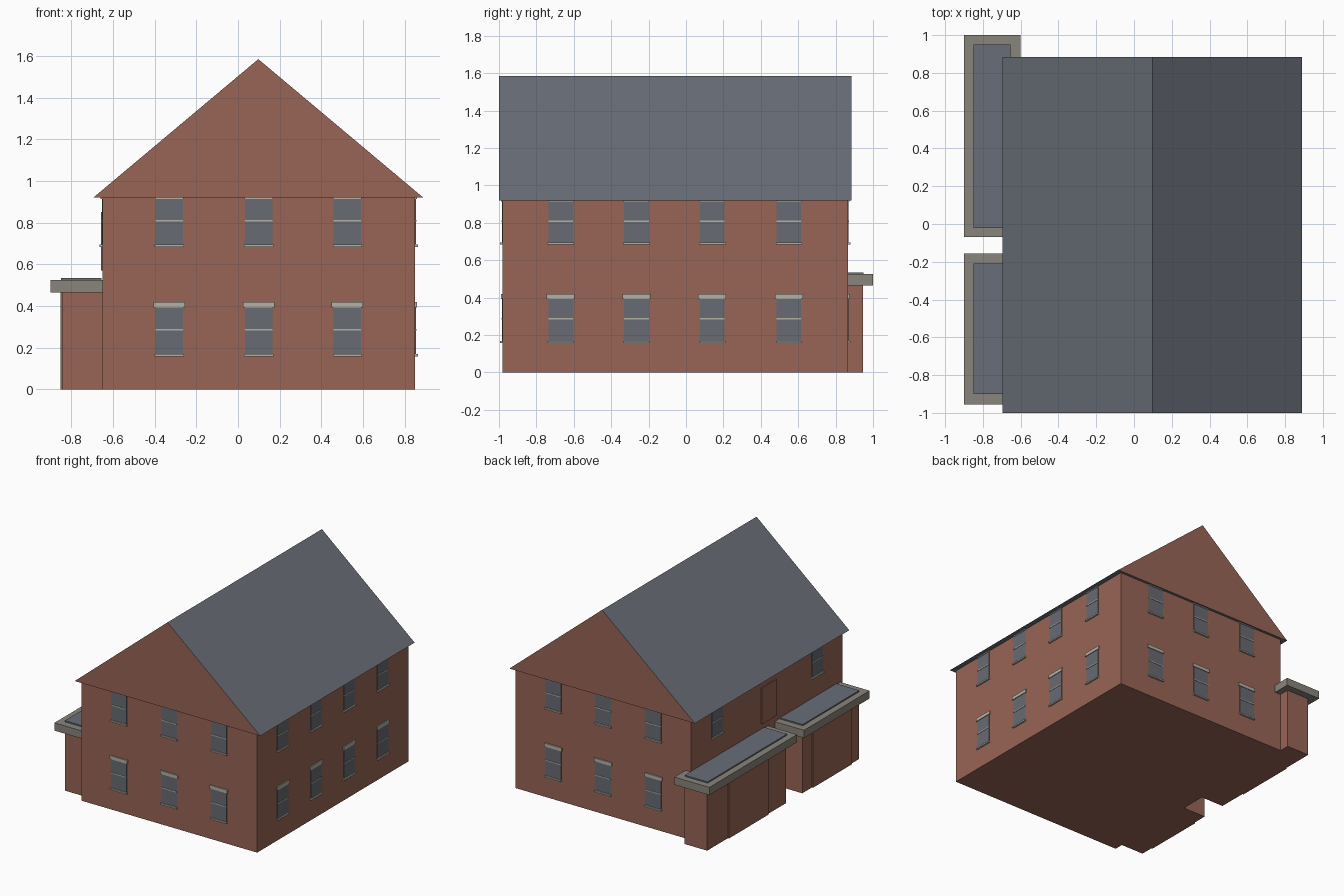
import bpy
import bmesh
from mathutils import Matrix, Vector

cube = bpy.data.objects.get("Cube")
if cube:
    bpy.data.objects.remove(cube, do_unlink=True)


def material(name, rgb):
    m = bpy.data.materials.new(name)
    m.use_nodes = True
    m.diffuse_color = (*rgb, 1)
    node = next(n for n in m.node_tree.nodes if n.type == "BSDF_PRINCIPLED")
    node.inputs["Base Color"].default_value = (*rgb, 1)
    node.inputs["Roughness"].default_value = 0.8
    return m


BRICK = material("red brick", (0.31, 0.13, 0.09))
SLATE = material("grey slate", (0.14, 0.155, 0.185))
GLASS = material("window glass", (0.135, 0.145, 0.17))
CONCRETE = material("concrete", (0.25, 0.23, 0.20))
TRIM = material("pale stone trim", (0.46, 0.44, 0.37))


def add_box(bm, x, y, z, mat=0):
    """Add a box spanning the given (low, high) ranges."""
    centre = Vector([(a + b) / 2 for a, b in (x, y, z)])
    size = [b - a for a, b in (x, y, z)]
    verts = bmesh.ops.create_cube(
        bm, size=1, matrix=Matrix.Translation(centre) @ Matrix.Diagonal((*size, 1)))["verts"]
    for f in {f for v in verts for f in v.link_faces}:
        f.material_index = mat


def finish(name, bm, mats):
    mesh = bpy.data.meshes.new(name)
    bm.to_mesh(mesh)
    bm.free()
    for m in mats:
        mesh.materials.append(m)
    ob = bpy.data.objects.new(name, mesh)
    bpy.context.collection.objects.link(ob)
    return ob


def box(name, x, y, z, mat):
    bm = bmesh.new()
    add_box(bm, x, y, z)
    return finish(name, bm, [mat])


# Main house body
LEFT, RIGHT, FRONT, BACK, EAVES = -0.65, 0.85, -0.98, 0.865, 0.92
box("house_walls", (LEFT, RIGHT), (FRONT, BACK), (0, EAVES), BRICK)

# Gabled roof: brick gable ends, slate slopes and soffit
bm = bmesh.new()
outline = [(-0.695, EAVES), (0.89, EAVES), (0.0975, 1.585)]
gable = bm.faces.new([bm.verts.new((x, -1, z)) for x, z in outline])
ext = bmesh.ops.extrude_face_region(bm, geom=[gable])["geom"]
bmesh.ops.translate(bm, vec=(0, 1.885, 0),
                    verts=[g for g in ext if isinstance(g, bmesh.types.BMVert)])
bmesh.ops.recalc_face_normals(bm, faces=bm.faces)
for f in bm.faces:
    f.material_index = 1 if abs(f.normal.y) > 0.9 else 0
finish("gabled_roof", bm, [SLATE, BRICK])


# Flat-roofed side extensions, each with a shallow brick panel
def extension(name, wall_y, panel_y, slab_y, plate_y):
    box(name + "_walls", (-0.843, LEFT), wall_y, (0, 0.48), BRICK)
    box(name + "_panel", (-0.852, -0.83), panel_y, (0, 0.47), BRICK)
    box(name + "_roof_slab", (-0.90, -0.60), slab_y, (0.465, 0.525), CONCRETE)
    box(name + "_roof_cover", (-0.85, -0.655), plate_y, (0.52, 0.535), SLATE)


extension("back_extension", (-0.015, 0.945), (0.21, 0.69), (-0.07, 1.0), (-0.02, 0.95))
extension("front_extension", (-0.91, -0.215), (-0.81, -0.335), (-0.955, -0.155), (-0.90, -0.21))

# Bricked-up doorway above the extensions
box("blocked_doorway", (LEFT - 0.008, LEFT + 0.02), (-0.17, 0.01), (0.57, 0.85), BRICK)


# Windows, built facing -y and then turned onto their wall
def window(name, place, turn, sill, top, lintel_top, lintel_half):
    bm = bmesh.new()
    mid = (sill + top) / 2 + 0.008
    add_box(bm, (-0.066, 0.066), (-0.004, 0.02), (sill, top), 0)
    add_box(bm, (-0.066, 0.066), (-0.007, 0.02), (mid - 0.004, mid + 0.004), 1)
    add_box(bm, (-0.07, 0.07), (-0.014, 0.02), (sill - 0.007, sill + 0.004), 1)
    add_box(bm, (-lintel_half, lintel_half), (-0.009, 0.02), (top, lintel_top), 1)
    ob = finish(name, bm, [GLASS, TRIM])
    ob.matrix_world = Matrix.Translation((*place, 0)) @ Matrix.Rotation(turn, 4, "Z")


QUARTER = 1.5707963
columns = [-0.33, 0.10, 0.525]
rows = [-0.67, -0.265, 0.14, 0.55]
walls = [
    ("front", [(x, FRONT) for x in columns], 0, True),
    ("back", [(x, BACK) for x in columns], 2 * QUARTER, True),
    ("left", [(RIGHT, y) for y in rows], QUARTER, True),
    ("right", [(LEFT, y) for y in (rows[0], rows[-1])], -QUARTER, False),
]
for side, places, turn, has_lower in walls:
    for i, place in enumerate(places, 1):
        window(f"{side}_upper_window_{i}", place, turn, 0.69, 0.913, EAVES, 0.068)
        if has_lower:
            window(f"{side}_lower_window_{i}", place, turn, 0.165, 0.392, 0.418, 0.075)
